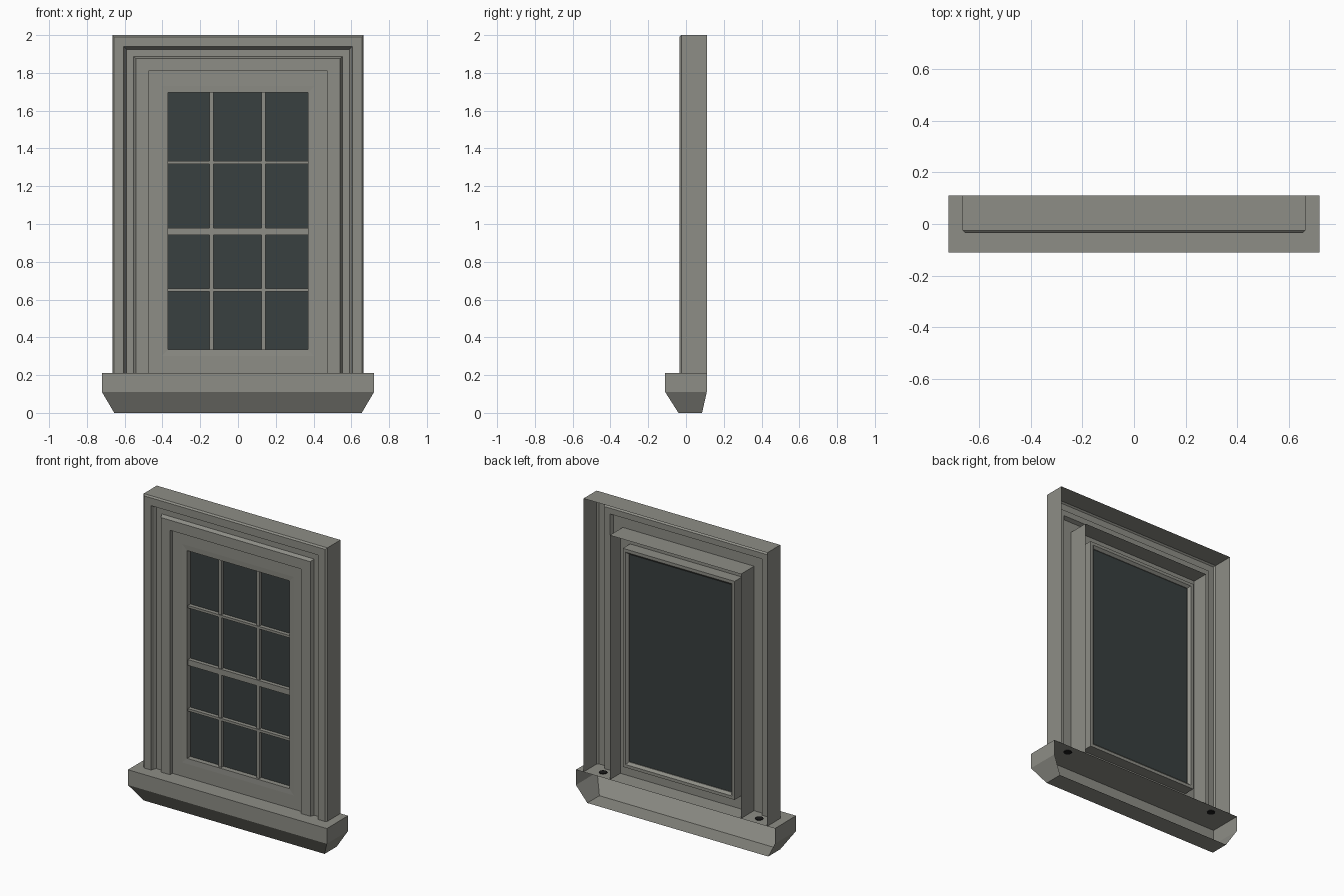
import bpy
import bmesh

cube = bpy.data.objects.get("Cube")
if cube:
    bpy.data.objects.remove(cube, do_unlink=True)


def material(name, colour):
    m = bpy.data.materials.new(name)
    m.use_nodes = True
    m.diffuse_color = (*colour, 1)
    m.node_tree.nodes["Principled BSDF"].inputs["Base Color"].default_value = (*colour, 1)
    return m


stone = material("warm grey paint", (0.27, 0.27, 0.24))
pane = material("dark glass", (0.04, 0.05, 0.05))
black = material("black hardware", (0.01, 0.01, 0.01))


def finish(name, bm, mat):
    me = bpy.data.meshes.new(name)
    bmesh.ops.recalc_face_normals(bm, faces=bm.faces)
    bm.to_mesh(me)
    bm.free()
    me.materials.append(mat)
    ob = bpy.data.objects.new(name, me)
    bpy.context.collection.objects.link(ob)
    return ob


def box(name, x, y, z, mat):
    bm = bmesh.new()
    bmesh.ops.create_cube(bm, size=1)
    for v in bm.verts:
        v.co = [r[0] + (c + 0.5) * (r[1] - r[0]) for c, r in zip(v.co, (x, y, z))]
    return finish(name, bm, mat)


def loft(name, rings, mat, closed=True):
    """Skin a list of matching point rings."""
    bm = bmesh.new()
    rows = [[bm.verts.new(p) for p in ring] for ring in rings]
    n = len(rows[0])
    for a, b in zip(rows, rows[1:]):
        for i in range(n if closed else n - 1):
            j = (i + 1) % n
            bm.faces.new((a[i], a[j], b[j], b[i]))
    return finish(name, bm, mat)


def arch(d, y):
    """Inverted U path, inset by d from the outer edge of the casing."""
    x, top = 0.665 - d, 2 - d
    return [(-x, y, SILL), (-x, y, top), (x, y, top), (x, y, SILL)]


def rect(x, y, low, high):
    return [(-x, y, low), (-x, y, high), (x, y, high), (x, y, low)]


SILL = 0.21

# Moulded casing: an open-backed shell with a stepped front
casing = [(0, 0.11), (0, -0.025), (0.009, -0.035), (0.06, -0.035), (0.066, -0.015),
          (0.075, 0.0), (0.113, 0.0), (0.124, -0.025), (0.19, -0.025)]
loft("casing", [arch(*p) for p in casing], stone, closed=False)

# Deep jamb lining behind the casing
loft("jamb_lining", [arch(0.19, -0.025), arch(0.19, 0.11)], stone, closed=False)

# Flat panel between lining and sash
loft("inner_panel", [rect(0.475, 0, SILL, 1.81), rect(0.405, 0, 0.3, 1.73)], stone)

# Sash frame, with a stepped back
sash = [(0.405, 0, 0.3, 1.73), (0.37, 0.002, 0.335, 1.695), (0.37, 0.06, 0.335, 1.695),
        (0.385, 0.075, 0.32, 1.71), (0.405, 0.075, 0.3, 1.73), (0.405, 0, 0.3, 1.73)]
loft("sash_frame", [rect(*p) for p in sash], stone)

# Glass and glazing bars
box("glass", (-0.37, 0.37), (0.035, 0.055), (0.335, 1.695), pane)
for side, x in (("right", -0.14), ("left", 0.135)):
    box("vertical_bar_" + side, (x - 0.01, x + 0.01), (0.015, 0.036), (0.335, 1.695), stone)
for name, z, h in (("lower_bar", 0.65, 0.008), ("upper_bar", 1.325, 0.008),
                   ("meeting_rail", 0.96, 0.019)):
    box(name, (-0.37, 0.37), (0.01, 0.036), (z - h, z + h), stone)

# Hollow sill: open at the back, tapered towards the bottom
bm = bmesh.new()
levels = []
for x, front, back, z in ((0.72, -0.11, 0.11, SILL), (0.72, -0.11, 0.11, 0.11),
                          (0.655, -0.04, 0.085, 0)):
    levels.append([bm.verts.new(p) for p in
                   ((-x, back, z), (-x, front, z), (x, front, z), (x, back, z))])
for a, b in zip(levels, levels[1:]):
    for i in range(3):
        bm.faces.new((a[i], a[i + 1], b[i + 1], b[i]))
bm.faces.new(levels[0])
bm.faces.new(levels[-1])
finish("sill", bm, stone)

# Dark weight pockets at the foot of each side cavity
for side, x in (("right", -0.565), ("left", 0.565)):
    bpy.ops.mesh.primitive_cylinder_add(vertices=12, radius=0.025, depth=0.008,
                                        location=(x, 0.05, SILL))
    ob = bpy.context.object
    ob.name = "weight_pocket_" + side
    ob.data.materials.append(black)
